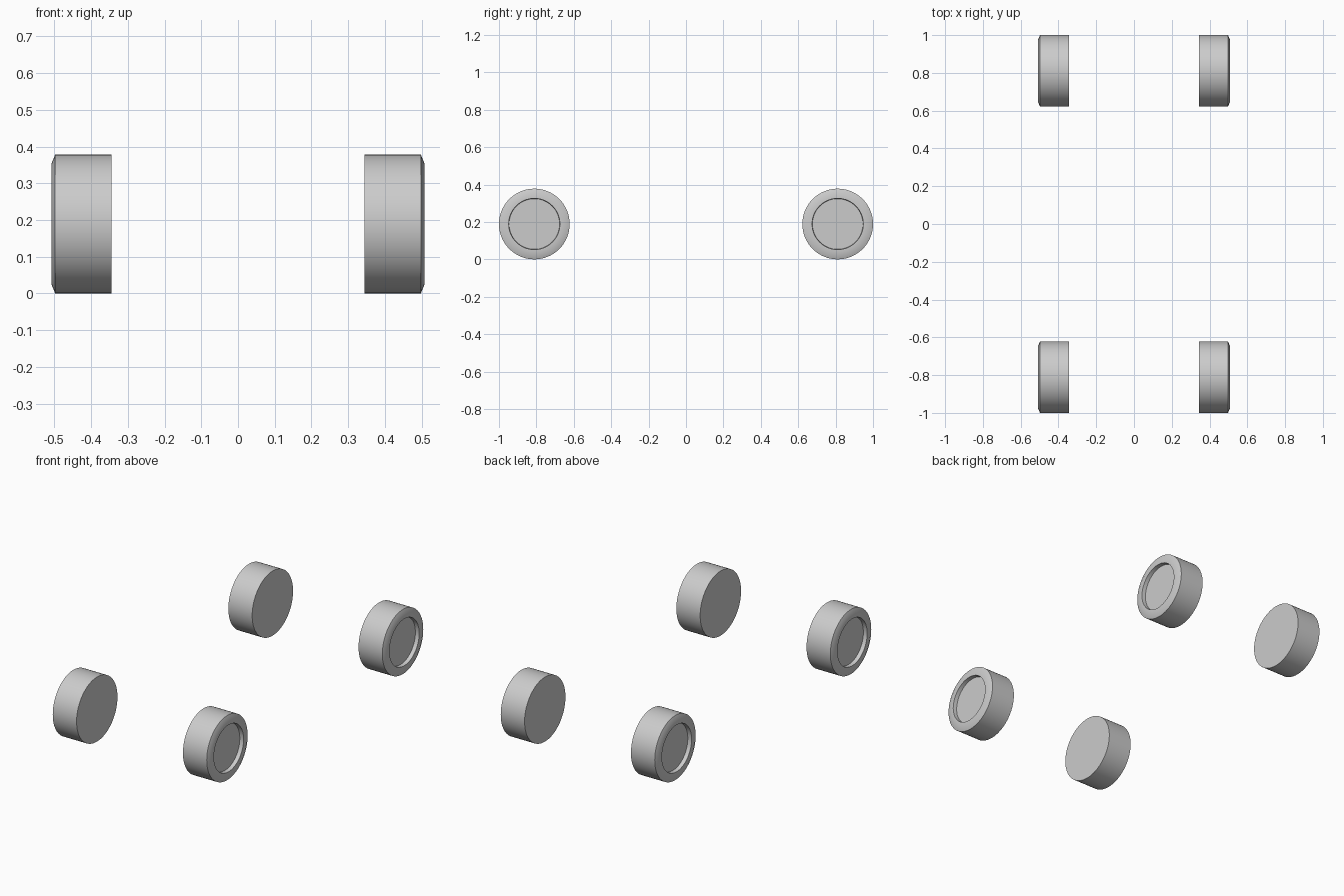
import bpy, bmesh, math

if "Cube" in bpy.data.objects:
    bpy.data.objects.remove(bpy.data.objects["Cube"])

# Lathe profile of one wheel: (distance from centre plane, radius)
PROFILE = [(0.344, 0.0), (0.344, 0.189), (0.498, 0.189), (0.508, 0.165),
           (0.508, 0.137), (0.485, 0.135), (0.485, 0.0)]
RADIUS, AXLE_Y, SIDES = 0.189, 0.811, 64


def make_wheel(name, side, y):
    bm = bmesh.new()
    verts = [bm.verts.new((side * x, 0, r)) for x, r in PROFILE]
    edges = [bm.edges.new(pair) for pair in zip(verts, verts[1:])]
    bmesh.ops.spin(bm, geom=verts + edges, axis=(1, 0, 0), cent=(0, 0, 0),
                   angle=2 * math.pi, steps=SIDES, use_duplicate=False)
    bmesh.ops.remove_doubles(bm, verts=bm.verts, dist=1e-4)
    bmesh.ops.recalc_face_normals(bm, faces=bm.faces)
    mesh = bpy.data.meshes.new(name)
    bm.to_mesh(mesh)
    bm.free()
    obj = bpy.data.objects.new(name, mesh)
    obj.location = (0, y, RADIUS)
    bpy.context.collection.objects.link(obj)
    obj.select_set(True)
    bpy.context.view_layer.objects.active = obj


# Four wheels, recessed hub faces pointing outward
for end, y in (("front", -AXLE_Y), ("rear", AXLE_Y)):
    for hand, side in (("left", -1), ("right", 1)):
        make_wheel(f"{end}_{hand}_wheel", side, y)

bpy.ops.object.shade_smooth_by_angle(angle=math.radians(30))
